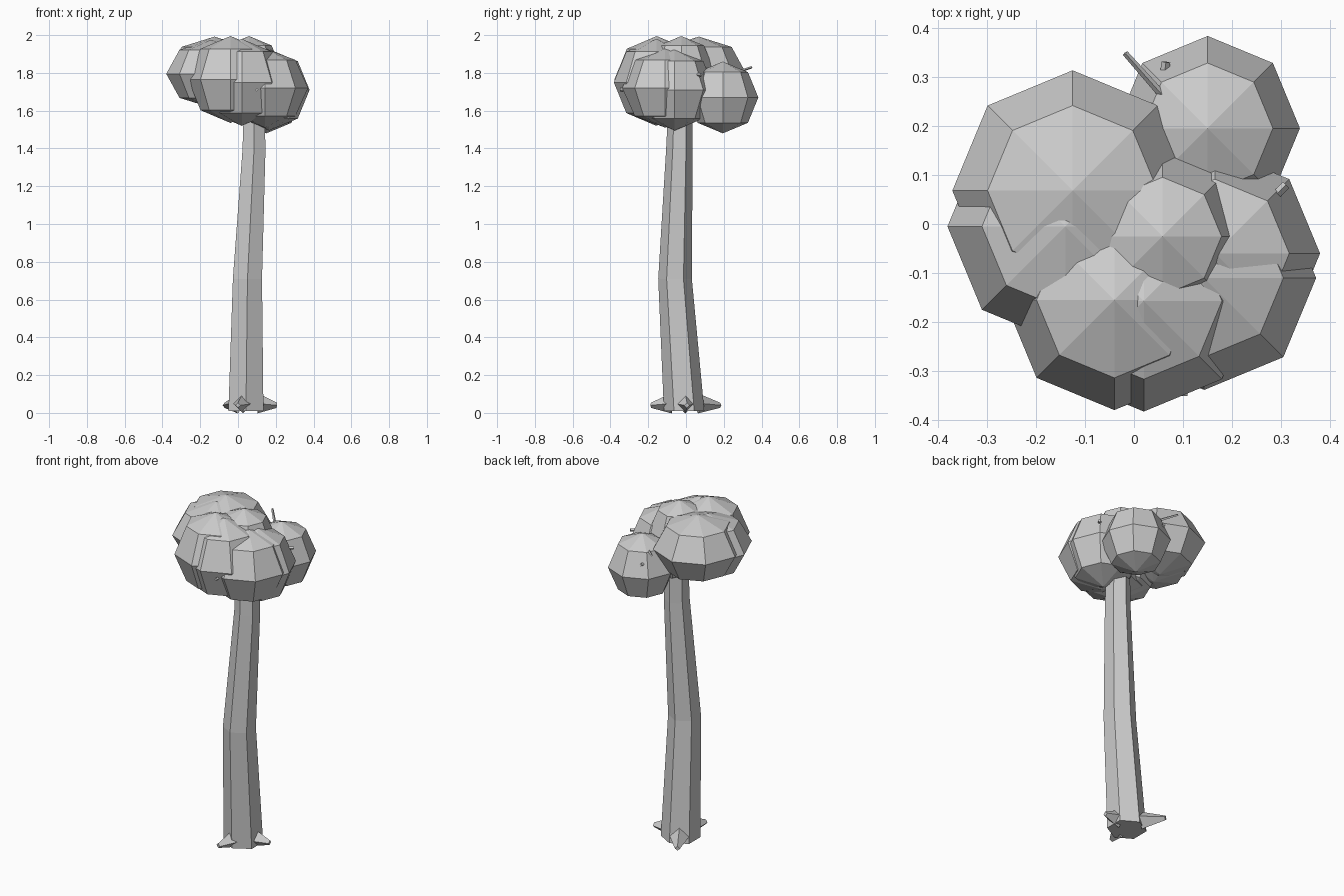
import bpy
import bmesh
from math import pi
from mathutils import Vector, Matrix

if "Cube" in bpy.data.objects:
    bpy.data.objects.remove(bpy.data.objects["Cube"])

grey = bpy.data.materials.new("light_grey")
grey.use_nodes = True
colour = (0.6, 0.6, 0.6, 1)
grey.diffuse_color = colour
grey.node_tree.nodes["Principled BSDF"].inputs["Base Color"].default_value = colour


def finish(name, bm):
    bmesh.ops.recalc_face_normals(bm, faces=bm.faces)
    mesh = bpy.data.meshes.new(name)
    bm.to_mesh(mesh)
    bm.free()
    mesh.materials.append(grey)
    obj = bpy.data.objects.new(name, mesh)
    bpy.context.collection.objects.link(obj)
    return obj


def foliage(name, centre, radius, half_height):
    bm = bmesh.new()
    bmesh.ops.create_uvsphere(bm, u_segments=8, v_segments=4, radius=1)
    place = Matrix.Translation(centre) @ Matrix.Diagonal((radius, radius, half_height, 1))
    bmesh.ops.transform(bm, matrix=place, verts=bm.verts)
    finish(name, bm)


def taper(name, start, end, r1, r2, sides, spin=0.0):
    # Straight tapered prism between two points
    a, b = Vector(start), Vector(end)
    bm = bmesh.new()
    bmesh.ops.create_cone(bm, cap_ends=True, segments=sides, radius1=r1, radius2=r2,
                          depth=(b - a).length)
    turn = (b - a).to_track_quat('Z', 'Y').to_matrix().to_4x4()
    place = Matrix.Translation((a + b) / 2) @ turn @ Matrix.Rotation(spin, 4, 'Z')
    bmesh.ops.transform(bm, matrix=place, verts=bm.verts)
    finish(name, bm)


def trunk(name, rings):
    # Hexagonal loft through centre and radius of each ring
    bm = bmesh.new()
    loops = []
    for x, y, z, r in rings:
        place = Matrix.Translation((x, y, z))
        loops.append(bmesh.ops.create_circle(bm, segments=6, radius=r, matrix=place)["verts"])
    for low, high in zip(loops, loops[1:]):
        for i in range(6):
            j = (i + 1) % 6
            bm.faces.new((low[i], low[j], high[j], high[i]))
    bm.faces.new(loops[0])
    bm.faces.new(loops[-1])
    finish(name, bm)


# Bent trunk
trunk("trunk", [
    (0.042, -0.01, 0.01, 0.107),
    (0.05, -0.058, 0.71, 0.089),
    (0.085, -0.035, 1.4, 0.07),
    (0.084, -0.03, 1.65, 0.063),
])

# Three stubby roots
foot = Vector((0.042, -0.01, 0.055))
for label, tip in (("front", (0.0, -0.185, 0.04)),
                   ("left", (0.205, 0.005, 0.04)),
                   ("back", (-0.07, 0.18, 0.04))):
    tip = Vector(tip)
    taper(label + "_root", foot.lerp(tip, 0.4), tip, 0.052, 0.014, 4, 0)

# Overlapping foliage clumps
foliage("back_right_foliage", (-0.125, 0.068, 1.807), 0.245, 0.185)
foliage("right_foliage", (-0.14, -0.005, 1.795), 0.24, 0.18)
foliage("back_foliage", (0.15, 0.195, 1.67), 0.188, 0.19)
foliage("front_foliage", (-0.04, -0.155, 1.765), 0.224, 0.23)
foliage("front_left_foliage", (0.02, -0.157, 1.75), 0.225, 0.23)
foliage("left_foliage", (0.143, -0.11, 1.72), 0.228, 0.21)
foliage("rear_left_foliage", (0.165, -0.06, 1.71), 0.214, 0.215)
foliage("top_foliage", (0.058, -0.025, 1.825), 0.17, 0.17)

# Twig and small stubs poking out of the foliage
taper("twig", (0.06, 0.26, 1.8), (-0.018, 0.348, 1.83), 0.008, 0.006, 4)
taper("back_stub", (0.06, 0.29, 1.74), (0.065, 0.33, 1.745), 0.009, 0.009, 4)
taper("front_stub", (0.1, -0.32, 1.71), (0.1, -0.35, 1.71), 0.009, 0.009, 4)
taper("left_stub", (0.28, 0.05, 1.79), (0.31, 0.08, 1.79), 0.009, 0.009, 4)
